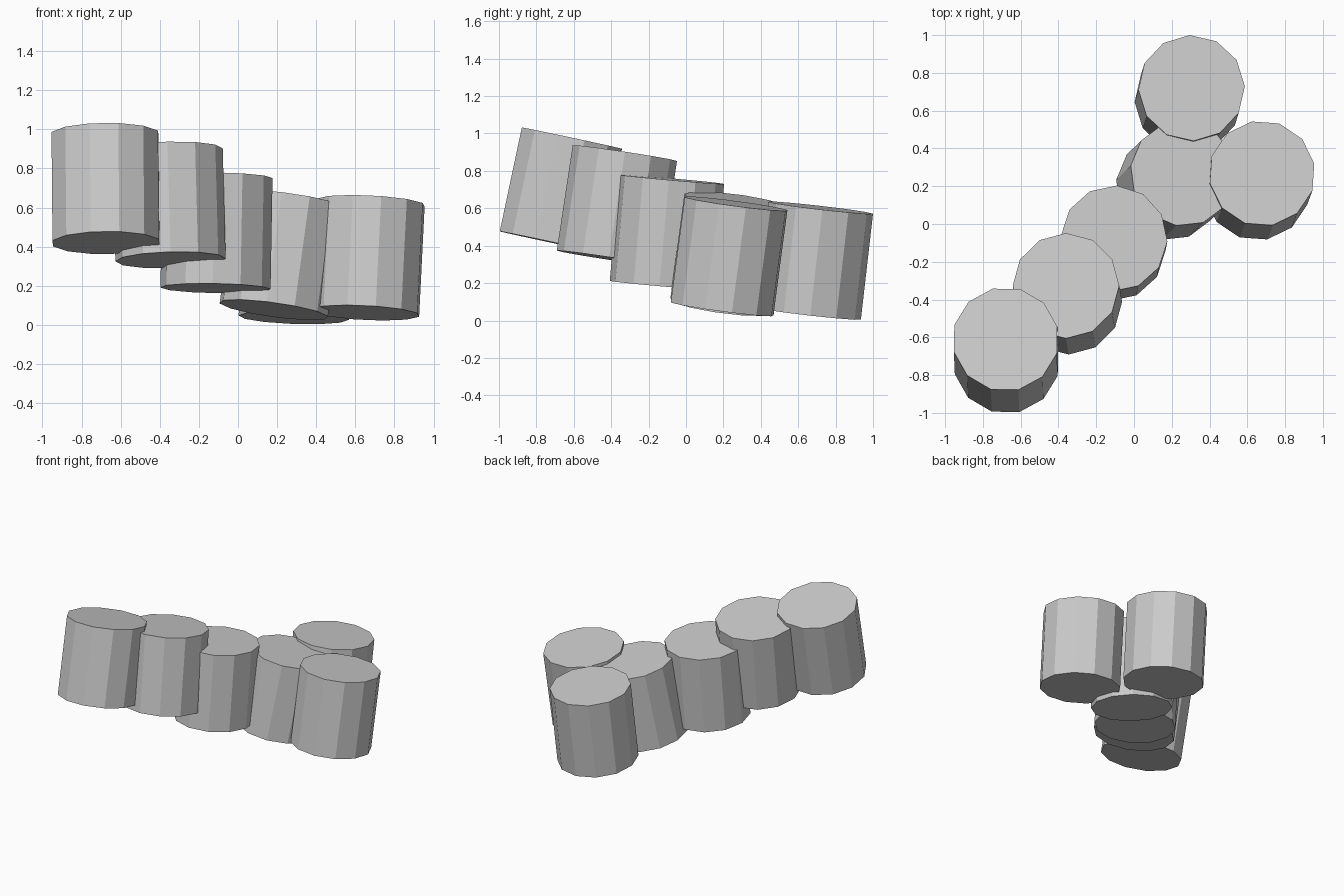
import bpy, math
from mathutils import Vector, Matrix

if "Cube" in bpy.data.objects:
    bpy.data.objects.remove(bpy.data.objects["Cube"])

RADIUS = 0.282
SIDES = 12


def tilted_drum(name, bottom, top, phase):
    """Closed 12-sided cylinder running from bottom centre to top centre."""
    a, b = Vector(bottom), Vector(top)
    axis = b - a
    bpy.ops.mesh.primitive_cylinder_add(vertices=SIDES, radius=RADIUS, depth=axis.length)
    ob = bpy.context.object
    ob.name = name
    tilt = Vector((0, 0, 1)).rotation_difference(axis.normalized()).to_matrix().to_4x4()
    spin = Matrix.Rotation(math.radians(phase), 4, 'Z')
    ob.matrix_world = Matrix.Translation((a + b) / 2) @ tilt @ spin
    return ob


# Rising row of three drums, front left to middle
tilted_drum("row_drum_front", (-0.675, -0.728, 0.42), (-0.68, -0.61, 0.975), 14)
tilted_drum("row_drum_second", (-0.345, -0.412, 0.332), (-0.36, -0.327, 0.895), 0)
tilted_drum("row_drum_third", (-0.115, -0.127, 0.187), (-0.105, -0.077, 0.755), 27)

# Junction drum and the two drums that branch from it
tilted_drum("junction_drum", (0.183, 0.193, 0.077), (0.26, 0.268, 0.637), 22)
tilted_drum("branch_drum_back", (0.285, 0.655, 0.037), (0.305, 0.72, 0.603), 2)
tilted_drum("branch_drum_right", (0.65, 0.193, 0.062), (0.678, 0.268, 0.625), 11)
